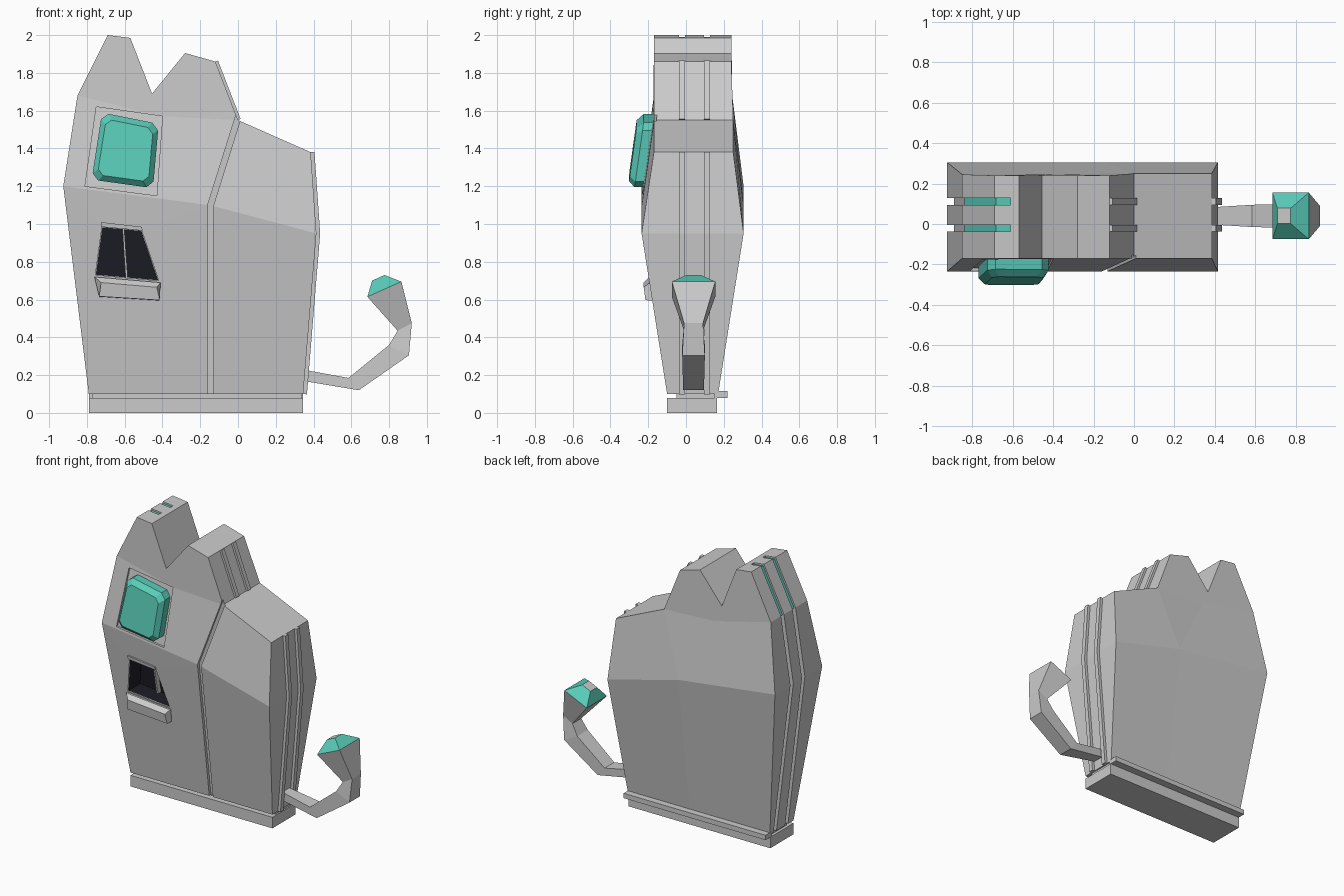
import bpy, bmesh
from mathutils import Vector

if "Cube" in bpy.data.objects:
    bpy.data.objects.remove(bpy.data.objects["Cube"])


def mat(name, col):
    m = bpy.data.materials.new(name)
    m.diffuse_color = col
    m.use_nodes = True
    m.node_tree.nodes["Principled BSDF"].inputs["Base Color"].default_value = m.diffuse_color
    return m


TEAL = mat("teal", (0.10, 0.60, 0.48, 1))
DARK = mat("dark", (0.012, 0.012, 0.02, 1))


def make(name, verts, faces, material=None):
    me = bpy.data.meshes.new(name)
    me.from_pydata([tuple(v) for v in verts], [], faces)
    bm = bmesh.new()
    bm.from_mesh(me)
    bmesh.ops.recalc_face_normals(bm, faces=bm.faces)
    bm.to_mesh(me)
    bm.free()
    if material:
        me.materials.append(material)
    ob = bpy.data.objects.new(name, me)
    bpy.context.collection.objects.link(ob)
    return ob


def loft(name, rings, material=None, start=True, end=True):
    n, k = len(rings[0]), len(rings)
    faces = [(r*n+i, r*n+(i+1) % n, (r+1)*n+(i+1) % n, (r+1)*n+i)
             for r in range(k-1) for i in range(n)]
    if start:
        faces.append(tuple(range(n)))
    if end:
        faces.append(tuple(range((k-1)*n, k*n)))
    return make(name, [v for ring in rings for v in ring], faces, material)


def box(name, x0, x1, y0, y1, z0, z1):
    return loft(name, [[(x0, y0, z), (x1, y0, z), (x1, y1, z), (x0, y1, z)] for z in (z0, z1)])


def skin(x, z):
    """y of the front surface of the body"""
    ridge, shoulder = 1.075 - 0.14*x, 1.53 - 0.17*x
    if z < ridge:
        return -0.10 - 0.135*(z - 0.1)/(ridge - 0.1)
    return -0.235 + 0.065*min(1, (z - ridge)/(shoulder - ridge))


def on_skin(pts, off):
    return [(x, skin(x, z) + off, z) for x, z in pts]


def scaled(pts, s):
    c = sum((Vector(p) for p in pts), Vector((0, 0)))/len(pts)
    return [tuple(c + (Vector(p) - c)*s) for p in pts]


def ribbon(path, a, b):
    """outline of a strip between two offsets of an x-z path"""
    P = [Vector(p) for p in path]
    N = []
    for p, q in zip(P, P[1:]):
        d = (q - p).normalized()
        N.append(Vector((-d.y, d.x)))
    out = []
    for i in range(len(P)):
        u, v = N[max(i-1, 0)], N[min(i, len(N)-1)]
        m = (u + v).normalized()
        out.append(m/m.dot(u))
    return [tuple(p + m*a) for p, m in zip(P, out)] + \
           [tuple(p + m*b) for p, m in reversed(list(zip(P, out)))]


def prism(name, pts, y0, y1, material=None):
    return loft(name, [[(x, y, z) for x, z in pts] for y in (y0, y1)], material)


def cut(target, cutter):
    m = target.modifiers.new("cut", 'BOOLEAN')
    m.operation, m.solver, m.object = 'DIFFERENCE', 'EXACT', cutter
    bpy.context.view_layer.objects.active = target
    bpy.ops.object.modifier_apply(modifier=m.name)
    bpy.data.objects.remove(cutter)


# body: x, z, front y, back y; the last two points are inside the outline
P = [(-.79, .10, -.10, .17), (-.925, 1.20, -.235, .305), (-.85, 1.68, -.17, .245),
     (-.69, 2.0, -.17, .24), (-.57, 1.985, -.17, .24), (-.455, 1.69, -.17, .24),
     (-.28, 1.905, -.17, .24), (-.12, 1.86, -.17, .24), (0, 1.55, -.17, .25),
     (.385, 1.38, -.17, .25), (.415, .95, -.235, .305), (.345, .10, -.10, .17),
     (-.15, .10, -.10, .17), (-.15, 1.10, -.235, .305), (-.40, 1.57, -.172, .247)]
n = len(P)
front = [(0, 12, 13, 1), (12, 11, 10, 13), (13, 10, 9, 8), (1, 13, 14, 2), (13, 8, 14),
         (2, 14, 8, 7, 6, 5, 4, 3)]
faces = front + [tuple(i + n for i in reversed(f)) for f in front]
faces += [(i, (i+1) % 13, (i+1) % 13 + n, i + n) for i in range(13)]
body = make("body", [(x, f, z) for x, z, f, b in P] + [(x, b, z) for x, z, f, b in P], faces)

# seam between the two front panels
seam = ribbon([(-.145, .05), (-.145, 1.1), (.012, 1.6)], -.015, .015)
cut(body, loft("seam_cutter", [on_skin(seam, -.1), on_skin(seam, .02)]))

# edge grooves, teal inserts and edge ribs
left = [(-.784, .05), (-.925, 1.2), (-.85, 1.68), (-.69, 2.0), (-.61, 1.99)]
for i, y in enumerate((-.037, .095)):
    cut(body, prism("groove_cutter", ribbon(left, -.035, .04), y, y + .033))
    prism(f"ear_insert_{i}", ribbon(left[2:], -.037, -.012), y, y + .033, TEAL)
    prism(f"ear_rib_{i}", ribbon([(-.12, 1.86), (0, 1.55)], -.02, .015), y, y + .033)
    prism(f"side_rib_{i}", ribbon([(.385, 1.38), (.415, .95), (.345, .1)], -.02, .02), y, y + .033)

# screen in a shallow recess
recess = [(-.75, 1.62), (-.40, 1.57), (-.43, 1.15), (-.81, 1.20)]
cut(body, loft("recess_cutter", [on_skin(recess, -.1), on_skin(recess, .015)]))
quad = [(-.72, 1.59), (-.42, 1.53), (-.45, 1.19), (-.775, 1.235)]
octo = []
for i, p in enumerate(quad):
    p = Vector(p)
    for q in (quad[i-1], quad[(i+1) % 4]):
        octo.append(tuple(p + (Vector(q) - p).normalized()*.035))
loft("screen", [on_skin(octo, .03), on_skin(octo, -.045), on_skin(scaled(octo, .83), -.078)], TEAL)

# hatch with dark lining, divider, tray and top lip
hatch = [(-.72, .985), (-.51, .965), (-.42, .70), (-.755, .73)]
cut(body, loft("hatch_cutter", [on_skin(hatch, -.1), on_skin(hatch, .14)]))
lining = scaled(hatch, .985)
loft("hatch_lining", [on_skin(lining, .004), on_skin(lining, .135)], DARK, start=False)
bar = [(-.612, .975), (-.602, .975), (-.583, .71), (-.595, .71)]
loft("hatch_divider", [on_skin(bar, .10), on_skin(bar, .136)])
tray = [(-.76, .72), (-.41, .69), (-.415, .595), (-.735, .615)]
rim = [(-.725, .69), (-.43, .665), (-.415, .597), (-.735, .617)]
loft("hatch_tray", [on_skin(tray, .03), on_skin(tray, -.015), on_skin(rim, -.05)])
lip = [(-.725, 1.01), (-.51, .985), (-.505, .965), (-.725, .985)]
loft("hatch_lip", [on_skin(lip, .03), on_skin(lip, -.012)])

# base plinth
box("base", -.79, .345, -.10, .165, 0, .08)
box("base_neck", -.77, .335, -.05, .165, .075, .105)
box("base_back_lip", -.79, .345, .15, .22, .08, .115)

# tail: upper point, lower point, half width
T = [((.34, .23), (.34, .17), .04), ((.585, .185), (.64, .12), .055),
     ((.80, .36), (.905, .305), .06), ((.845, .435), (.92, .475), .05),
     ((.685, .615), (.865, .695), .115), ((.71, .70), (.775, .73), .038)]
rings = [[(a[0], .04-w, a[1]), (b[0], .04-w, b[1]), (b[0], .04+w, b[1]), (a[0], .04+w, a[1])]
         for a, b, w in T]
loft("tail", rings[:5])
cap = loft("tail_tip", rings[4:], TEAL)
cap.data.materials.append(mat("tip_grey", (.8, .8, .8, 1)))
cap.data.polygons[len(cap.data.polygons) - 1].material_index = 1
